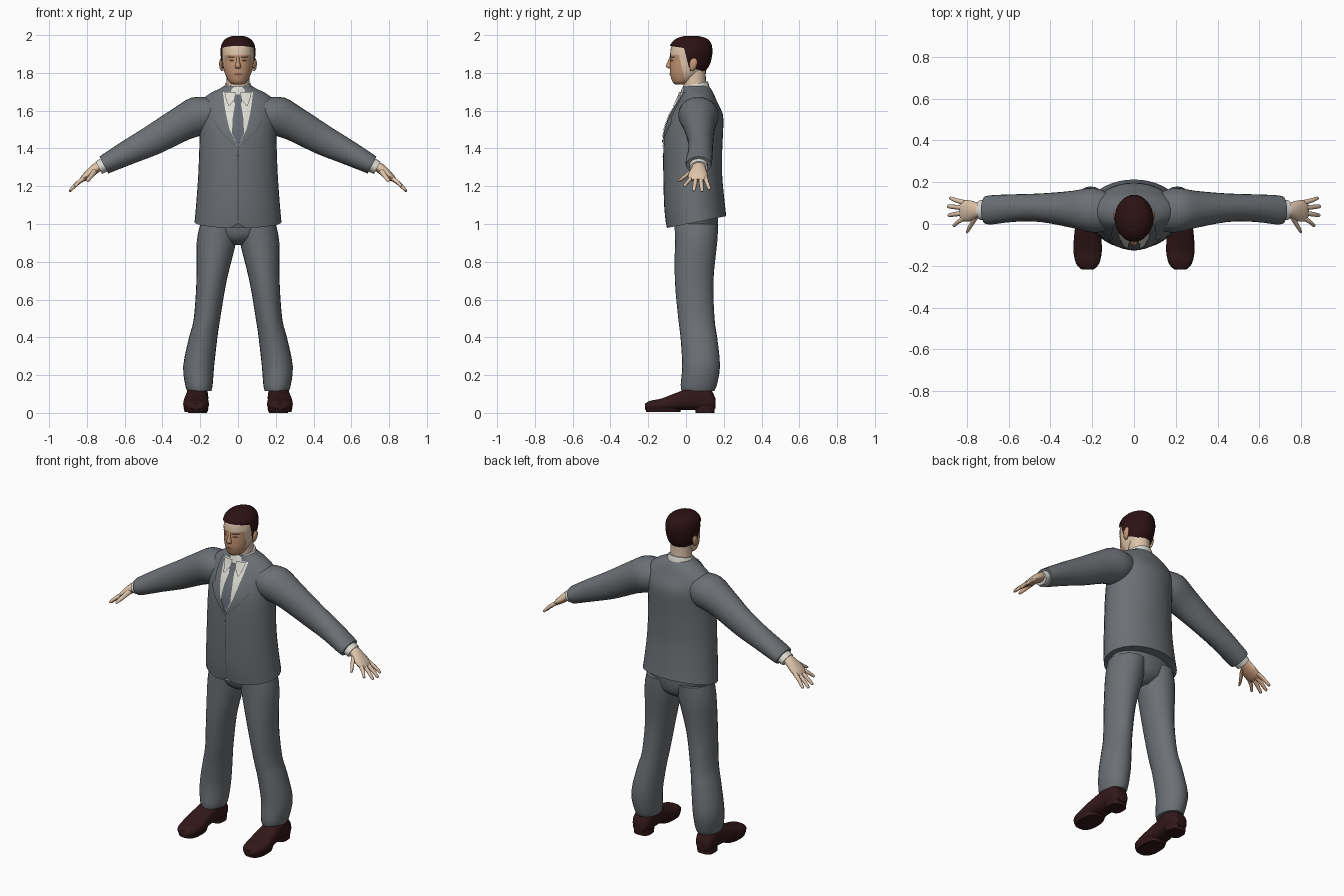
import bpy, bmesh, math
from mathutils import Vector
from mathutils.bvhtree import BVHTree

if "Cube" in bpy.data.objects:
    bpy.data.objects.remove(bpy.data.objects["Cube"])


def material(name, r, g, b):
    m = bpy.data.materials.new(name)
    m.use_nodes = True
    m.diffuse_color = (r, g, b, 1)
    node = m.node_tree.nodes["Principled BSDF"]
    node.inputs["Base Color"].default_value = (r, g, b, 1)
    node.inputs["Roughness"].default_value = 0.8
    return m


SUIT = material("suit grey", 0.15, 0.162, 0.176)
SEAM = material("seam dark grey", 0.06, 0.066, 0.075)
TIE = material("tie grey", 0.13, 0.145, 0.17)
SHIRT = material("shirt white", 0.72, 0.71, 0.65)
PALE = material("pale skin", 0.74, 0.56, 0.41)
WARM = material("warm skin", 0.56, 0.31, 0.18)
HAIR = material("hair dark brown", 0.026, 0.006, 0.007)
SHOE = material("shoe brown", 0.032, 0.009, 0.01)
LIPS = material("lip red brown", 0.3, 0.12, 0.08)
EYES = material("eye brown", 0.1, 0.05, 0.03)
X, Y, Z = Vector((1, 0, 0)), Vector((0, 1, 0)), Vector((0, 0, 1))


def finish(name, bm, *mats, sharp=50):
    mesh = bpy.data.meshes.new(name)
    bm.to_mesh(mesh)
    bm.free()
    for m in mats:
        mesh.materials.append(m)
    mesh.shade_smooth()
    mesh.set_sharp_from_angle(angle=math.radians(sharp))
    obj = bpy.data.objects.new(name, mesh)
    bpy.context.collection.objects.link(obj)
    return obj


def spline(keys, steps):
    """Smooth in-between rings through the key rings."""
    out = []
    for i in range(len(keys) - 1):
        a, b, c, d = (keys[min(max(i + k, 0), len(keys) - 1)] for k in (-1, 0, 1, 2))
        for s in range(steps):
            t = s / steps
            out.append([q + 0.5 * t * (r - p + t * (2*p - 5*q + 4*r - w + t * (3*(q - r) + w - p)))
                        for p, q, r, w in zip(a, b, c, d)])
    return out + [list(keys[-1])]


def loft_mesh(keys, u=X, v=Y, seg=24, steps=3, power=2.0, side=1):
    """Rings (x, y, z, radius u, radius v, optional tilt) skinned into a closed tube."""
    bm = bmesh.new()
    rings = []
    for cx, cy, cz, ru, rv, tilt in spline([tuple(k) + (0,) * (6 - len(k)) for k in keys], steps):
        ring = []
        for i in range(seg):
            a = 2 * math.pi * i / seg
            c, s = (math.copysign(abs(f) ** (2 / power), f) for f in (math.cos(a), math.sin(a)))
            p = Vector((cx, cy, cz)) + u * (ru * c) + v * (rv * s) + Z * (tilt * rv * s)
            ring.append(bm.verts.new((p.x * side, p.y, p.z)))
        rings.append(ring)
    for lo, hi in zip(rings, rings[1:]):
        for i in range(seg):
            j = (i + 1) % seg
            bm.faces.new((lo[i], lo[j], hi[j], hi[i]))
    bm.faces.new(rings[0])
    bm.faces.new(rings[-1])
    bmesh.ops.recalc_face_normals(bm, faces=bm.faces[:])
    return bm


def loft(name, keys, mat, **kw):
    return finish(name, loft_mesh(keys, **kw), mat)


def surface(obj):
    return BVHTree.FromPolygons([v.co for v in obj.data.vertices],
                                [p.vertices[:] for p in obj.data.polygons])


def patch(name, tree, rows, mat, lift, side=1, cols=6, steps=4):
    """Thin sheet laid on the front of a surface; rows are (z, x from, x to)."""
    bm = bmesh.new()
    grid = []
    for n, (a, b) in enumerate(zip(rows, rows[1:])):
        for s in range(steps + (n == len(rows) - 2)):
            z, x0, x1 = (p + (q - p) * s / steps for p, q in zip(a, b))
            line = []
            for c in range(cols + 1):
                x = side * (x0 + (x1 - x0) * c / cols)
                hit = tree.ray_cast(Vector((x, -1, z)), Y)[0] or tree.find_nearest(Vector((x, -0.1, z)))[0]
                line.append(bm.verts.new((x, hit.y - lift, z)))
            grid.append(line)
    for lo, hi in zip(grid, grid[1:]):
        for c in range(cols):
            bm.faces.new((lo[c], lo[c + 1], hi[c + 1], hi[c]))
    bm.normal_update()
    for f in bm.faces:
        if f.normal.y > 0:
            f.normal_flip()
    return finish(name, bm, mat)


def cut(bm, co, no):
    bmesh.ops.bisect_plane(bm, geom=bm.verts[:] + bm.edges[:] + bm.faces[:], plane_co=co, plane_no=no)


# Jacket body with a slanted hem and a small front notch
jacket = loft("jacket", [
    (0, .055, 1.01, .23, .158, .2), (0, .045, 1.1, .222, .16, .08), (0, .036, 1.25, .211, .156),
    (0, .036, 1.4, .205, .156), (0, .043, 1.5, .203, .154), (0, .056, 1.58, .205, .139),
    (0, .06, 1.645, .2, .106), (0, .06, 1.69, .15, .086), (0, .056, 1.715, .1, .076),
    (0, .052, 1.73, .075, .068)], SUIT, seg=36)
for v in jacket.data.vertices:
    if v.co.z < 0.99 and abs(v.co.x) < 0.03:
        v.co.z += 0.025
chest = surface(jacket)

# Shirt front, tie, lapels and button
patch("shirt_front", chest, [(1.42, -.006, .006), (1.5, -.045, .045), (1.6, -.068, .068),
                             (1.7, -.08, .08)], SHIRT, .004, cols=10)
patch("tie", chest, [(1.42, -.005, .005), (1.48, -.032, .032), (1.56, -.028, .028),
                     (1.635, -.016, .016)], TIE, .008)
patch("tie_knot", chest, [(1.63, -.015, .015), (1.675, -.026, .026), (1.685, -.022, .022)], TIE, .012)
patch("front_seam", chest, [(1.02, -.002, .002), (1.41, -.002, .002)], SEAM, .002, cols=1)
patch("button", chest, [(1.355, -.004, .004), (1.362, -.008, .008), (1.369, -.004, .004)], SEAM, .005)
for side, tag in ((1, "left"), (-1, "right")):
    patch(tag + "_lapel", chest, [(1.4, 0, .004), (1.5, .045, .098), (1.545, .056, .125),
                                  (1.56, .06, .105), (1.63, .072, .108), (1.7, .08, .1)], SUIT, .007, side)
    patch(tag + "_lapel_seam", chest, [(1.4, .002, .006), (1.5, .097, .101), (1.545, .124, .128)],
          SEAM, .004, side, cols=1)
    patch(tag + "_collar_point", chest, [(1.625, .045, .05), (1.655, .022, .062), (1.7, .012, .072)],
          SHIRT, .014, side)

# Shirt collar and neck
loft("shirt_collar", [(0, .05, 1.69, .085, .082), (0, .05, 1.72, .077, .074, .1),
                      (0, .05, 1.742, .068, .066, .2)], SHIRT)
loft("neck", [(0, .05, 1.7, .064, .062), (0, .045, 1.76, .06, .06), (0, .045, 1.83, .062, .06)], PALE)

# Head, with the lower face in the warmer tone
HEAD = [(0, -.03, 1.738, .024, .026), (0, -.022, 1.752, .046, .049), (0, -.002, 1.79, .067, .081),
        (0, .014, 1.83, .078, .1), (0, .022, 1.87, .083, .106), (0, .025, 1.91, .086, .108),
        (0, .027, 1.95, .079, .1), (0, .03, 1.978, .056, .073), (0, .028, 1.992, .02, .028)]
bm = loft_mesh(HEAD, seg=32, steps=4)
cut(bm, (0, -.015, 1.8), (0, 1, .25))
cut(bm, (0, 0, 1.895), Z)
for f in bm.faces:
    c = f.calc_center_median()
    f.material_index = int(c.z < 1.895 and c.y + .015 + (c.z - 1.8) * .25 < 0)
head = finish("head", bm, PALE, WARM)

# Hair shell trimmed along the hairline, temples and nape
bm = loft_mesh([(x, y, z + .004, u + .007, v + .007) for x, y, z, u, v in HEAD], seg=32, steps=4)
cut(bm, (0, 0, 1.93), (0, .15, 1))
cut(bm, (0, .005, 1.87), (0, 1, .25))
cut(bm, (0, .12, 1.8), (0, .3, 1))
bald = []
for f in bm.faces:
    c = f.calc_center_median()
    crown = c.z - 1.93 + .15 * c.y > 0
    back = c.y - .005 + .25 * (c.z - 1.87) > 0 and c.z - 1.8 + .3 * (c.y - .12) > 0
    if not (crown or back):
        bald.append(f)
bmesh.ops.delete(bm, geom=bald, context="FACES")
finish("hair", bm, HAIR)

# Facial features
face = surface(head)
loft("nose", [(0, -.079, 1.888, .007, .006), (0, -.083, 1.86, .009, .014), (0, -.084, 1.835, .016, .022),
              (0, -.082, 1.824, .013, .012)], WARM, seg=12)
patch("mouth", face, [(1.786, -.014, .014), (1.793, -.027, .027), (1.8, -.012, .012)], LIPS, .003)
for side, tag in ((1, "left"), (-1, "right")):
    patch(tag + "_eyebrow", face, [(1.88, .018, .052), (1.888, .014, .058)], EYES, .003, side)
    patch(tag + "_eye", face, [(1.86, .026, .04), (1.865, .018, .05), (1.871, .026, .04)], EYES, .002, side)
    loft(tag + "_ear", [(.082, .03, 1.81, .006, .008), (.088, .036, 1.825, .009, .016),
                        (.09, .04, 1.855, .01, .021), (.088, .042, 1.875, .006, .012)],
         WARM, seg=12, side=side)

# Trouser seat
loft("trouser_seat", [(0, .053, .89, .05, .05), (0, .053, .93, .13, .1), (0, .053, 1, .198, .115),
                      (0, .053, 1.06, .2, .115)], SUIT)

ARM_UP = Vector((.46, 0, .89))
HAND_UP = Vector((.68, 0, .73))
for side, tag in ((1, "left"), (-1, "right")):
    # Trouser leg
    loft(tag + "_trouser_leg", [
        (.1, .055, 1, .1, .115), (.115, .053, .9, .104, .112), (.14, .043, .7, .08, .102),
        (.164, .055, .5, .07, .096), (.184, .068, .4, .075, .097), (.208, .08, .25, .082, .1),
        (.207, .068, .15, .073, .096), (.205, .063, .115, .064, .086)], SUIT, side=side)
    # Shoe upper, sole and heel
    loft(tag + "_shoe", [
        (.215, .155, .05, .035, .028), (.215, .13, .068, .053, .055), (.215, .06, .08, .058, .065),
        (.22, 0, .07, .06, .055), (.222, -.06, .058, .065, .045), (.222, -.13, .042, .068, .034),
        (.222, -.19, .038, .055, .026), (.222, -.217, .034, .03, .015)],
        SHOE, u=X, v=Z, power=2.6, side=side)
    loft(tag + "_sole", [(.222, -.12, .004, .06, .09), (.222, -.12, .024, .066, .096)],
         SHOE, steps=1, power=2.6, side=side)
    loft(tag + "_heel", [(.215, .1, 0, .05, .05), (.215, .1, .035, .052, .053)],
         SHOE, steps=1, power=3, side=side)
    # Sleeve and shirt cuff
    loft(tag + "_sleeve", [
        (.12, .06, 1.6, .09, .08), (.2, .066, 1.575, .107, .105), (.3, .07, 1.53, .088, .092),
        (.45, .078, 1.445, .068, .08), (.58, .076, 1.38, .066, .066), (.68, .068, 1.328, .07, .054),
        (.71, .067, 1.312, .066, .05)], SUIT, u=Y, v=ARM_UP, side=side)
    loft(tag + "_cuff", [(.69, .067, 1.322, .05, .04), (.737, .067, 1.298, .047, .037)],
         SHIRT, u=Y, v=ARM_UP, steps=1, side=side)
    # Hand: palm, four fingers and thumb, warmer underneath
    parts = [("palm", [(.71, .067, 1.318, .034, .027), (.75, .067, 1.297, .037, .027),
                       (.785, .063, 1.268, .05, .024), (.815, .063, 1.243, .05, .018),
                       (.83, .063, 1.231, .04, .01)], 16)]
    tips = [("little_finger", .102, .882, .122), ("ring_finger", .078, .893, .084),
            ("middle_finger", .053, .89, .042), ("index_finger", .03, .866, -.006)]
    for label, y0, tx, ty in tips:
        tz = 1.245 - (tx - .815) * .93
        parts.append((label, [(.81, y0, 1.246, .013, .013), ((.815 + tx) / 2, (y0 + ty) / 2, tz / 2 + .626, .011, .011),
                              (tx - .006, ty, tz + .006, .009, .008), (tx, ty, tz, .004, .004)], 10))
    parts.append(("thumb", [(.755, .04, 1.285, .018, .016), (.775, .005, 1.258, .014, .013),
                            (.795, -.03, 1.232, .01, .01), (.8, -.04, 1.225, .005, .005)], 10))
    for label, keys, seg in parts:
        bm = loft_mesh(keys, u=Y, v=HAND_UP, seg=seg, side=side)
        bm.normal_update()
        for f in bm.faces:
            f.material_index = int(f.normal.z < -.2)
        finish(tag + "_" + label, bm, PALE, WARM)
